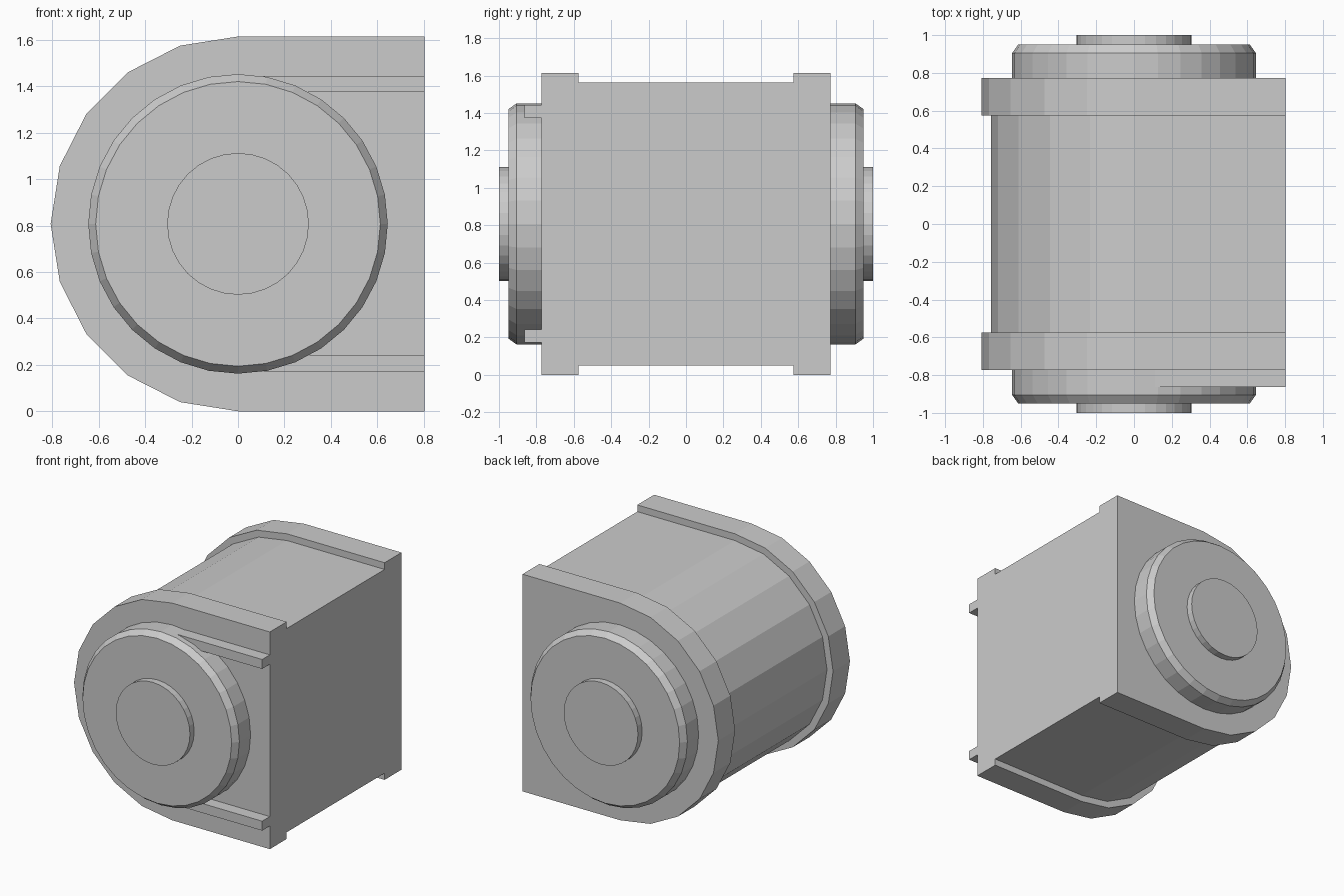
import bpy, bmesh, math

if "Cube" in bpy.data.objects:
    bpy.data.objects.remove(bpy.data.objects["Cube"])

CZ = 0.807  # height of the shared axis


def make(name, bm):
    bmesh.ops.recalc_face_normals(bm, faces=bm.faces)
    mesh = bpy.data.meshes.new(name)
    bm.to_mesh(mesh)
    bm.free()
    obj = bpy.data.objects.new(name, mesh)
    bpy.context.collection.objects.link(obj)
    return obj


def loft(name, rings):
    """Join equal-length rings of points and cap both ends."""
    bm = bmesh.new()
    vs = [[bm.verts.new(p) for p in ring] for ring in rings]
    n = len(vs[0])
    for a, b in zip(vs, vs[1:]):
        for i in range(n):
            j = (i + 1) % n
            bm.faces.new((a[i], a[j], b[j], b[i]))
    bm.faces.new(vs[0])
    bm.faces.new(vs[-1])
    return make(name, bm)


def d_ring(r, y, right):
    """D-shaped section: faceted half circle on the left, square on the right."""
    pts = [(-r * math.sin(math.pi * i / 10), y, CZ + r * math.cos(math.pi * i / 10))
           for i in range(11)]
    return pts + [(right, y, CZ - r), (right, y, CZ + r)]


def circle(r, y, n=32):
    return [(r * math.cos(math.tau * i / n), y, CZ + r * math.sin(math.tau * i / n))
            for i in range(n)]


# Housing: one continuous D-shaped shell with a raised flange at each end
R, B, RIGHT = 0.807, 0.757, 0.803
loft("housing", [d_ring(r, y, RIGHT) for r, y in
                 ((R, -0.773), (R, -0.575), (B, -0.575), (B, 0.575), (R, 0.575), (R, 0.773))])

# Chamfered end caps and hubs, front and back
for side, s in (("front", -1), ("back", 1)):
    loft(side + "_cap", [circle(r, s * y) for r, y in
                         ((0.645, 0.76), (0.645, 0.905), (0.613, 0.95))])
    loft(side + "_hub", [circle(r, s * y) for r, y in ((0.305, 0.94), (0.305, 1.0))])

# Two rails on the front face, running from the cap to the square edge
for label, z in (("lower", 0.207), ("upper", 1.409)):
    loft(label + "_rail", [[(x, -0.863, z - 0.035), (x, -0.76, z - 0.035),
                            (x, -0.76, z + 0.035), (x, -0.863, z + 0.035)]
                           for x in (0.11, RIGHT)])
